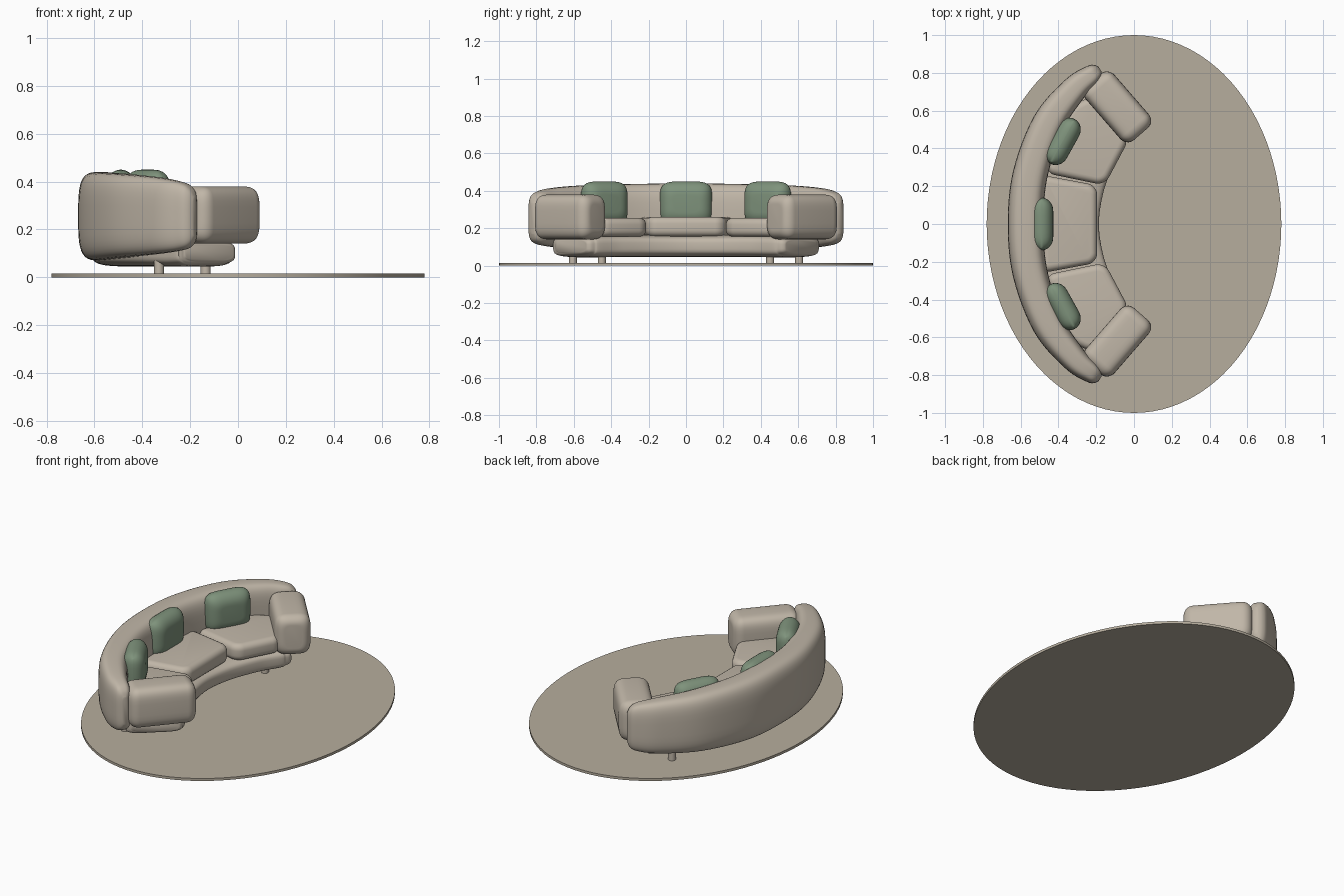
import bpy, bmesh, math
from mathutils import Vector

if "Cube" in bpy.data.objects:
    bpy.data.objects.remove(bpy.data.objects["Cube"])


def material(name, rgb):
    m = bpy.data.materials.new(name)
    m.use_nodes = True
    m.diffuse_color = (*rgb, 1)
    bsdf = m.node_tree.nodes["Principled BSDF"]
    bsdf.inputs["Base Color"].default_value = (*rgb, 1)
    bsdf.inputs["Roughness"].default_value = 0.8
    return m


FABRIC = material("beige fabric", (0.53, 0.47, 0.39))
RUG = material("sand rug", (0.47, 0.42, 0.34))
GREEN = material("sage green", (0.21, 0.29, 0.20))


def finish(name, bm, mat, angle=50):
    bmesh.ops.recalc_face_normals(bm, faces=bm.faces)
    me = bpy.data.meshes.new(name)
    bm.to_mesh(me)
    bm.free()
    me.materials.append(mat)
    ob = bpy.data.objects.new(name, me)
    bpy.context.collection.objects.link(ob)
    bpy.ops.object.select_all(action="DESELECT")
    ob.select_set(True)
    bpy.context.view_layer.objects.active = ob
    bpy.ops.object.shade_smooth_by_angle(angle=math.radians(angle))
    return ob


def spline(pts, sub):
    """Catmull-Rom curve through tuples of any length."""
    out = []
    for i in range(len(pts) - 1):
        a, b, c, d = (pts[max(0, min(len(pts) - 1, i + k))] for k in (-1, 0, 1, 2))
        for s in range(sub):
            t = s / sub
            out.append(tuple(
                q + t / 2 * (r - p + t * (2 * p - 5 * q + 4 * r - u + t * (3 * (q - r) + u - p)))
                for p, q, r, u in zip(a, b, c, d)))
    return out + [pts[-1]]


def loft(name, stations, mat, power, sides=40):
    """Skin rounded-rectangle rings; a station is x, y, width, bottom, top."""
    bm = bmesh.new()
    rings = []
    for i, (x, y, w, lo, hi) in enumerate(stations):
        p, n = stations[max(i - 1, 0)], stations[min(i + 1, len(stations) - 1)]
        side = Vector((n[1] - p[1], p[0] - n[0])).normalized()
        ring = []
        for k in range(sides):
            a = math.tau * (k + 0.5) / sides
            c, s = (math.copysign(abs(f) ** (2 / power), f) for f in (math.cos(a), math.sin(a)))
            ring.append(bm.verts.new((x + side.x * c * w / 2, y + side.y * c * w / 2,
                                      (lo + hi) / 2 + s * (hi - lo) / 2)))
        rings.append(ring)
    for a, b in zip(rings, rings[1:]):
        for k in range(sides):
            j = (k + 1) % sides
            bm.faces.new((a[k], a[j], b[j], b[k]))
    bm.faces.new(rings[0])
    bm.faces.new(rings[-1])
    return finish(name, bm, mat)


def sweep(name, half, mat, power):
    """Curved part symmetric about y = 0."""
    mirrored = [(s[0], -s[1], *s[2:]) for s in reversed(half[1:])]
    return loft(name, spline(mirrored + half, 6), mat, power)


def block(name, centre, heading, length, width, lo, hi, depth, inset, mat, power):
    """Soft block lying along a heading, with rounded ends."""
    dx, dy = math.cos(heading), math.sin(heading)
    end = []
    for i in range(9):
        a = math.pi / 2 * i / 8
        end.append((length / 2 - depth + depth * math.sin(a), inset * (1 - math.cos(a))))
    stations = [(-t, e) for t, e in reversed(end)] + end
    loft(name, [(centre[0] + dx * t, centre[1] + dy * t, width - 2 * e, lo + e, hi - e)
                for t, e in stations], mat, power)


def cushion(name, outline, lo, hi, corner, edge):
    """Seat cushion: prism with rounded corners and soft rims."""
    bm = bmesh.new()
    base = bm.faces.new([bm.verts.new((x, y, lo)) for x, y in outline])
    top = bmesh.ops.extrude_face_region(bm, geom=[base])["geom"]
    bmesh.ops.translate(bm, verts=[v for v in top if isinstance(v, bmesh.types.BMVert)],
                        vec=(0, 0, hi - lo))
    upright = [e for e in bm.edges if abs(e.verts[0].co.z - e.verts[1].co.z) > 0.01]
    bmesh.ops.bevel(bm, geom=upright, offset=corner, segments=6, profile=0.5, affect="EDGES")
    rims = [e for e in bm.edges if abs(e.verts[0].co.z - e.verts[1].co.z) < 0.001]
    bmesh.ops.bevel(bm, geom=rims, offset=edge, segments=5, profile=0.5, affect="EDGES")
    finish(name, bm, FABRIC)


def cylinder(name, x, y, rx, ry, lo, hi, sides, mat):
    bm = bmesh.new()
    bmesh.ops.create_cone(bm, cap_ends=True, segments=sides, radius1=1, radius2=1, depth=1)
    for v in bm.verts:
        v.co = (x + v.co.x * rx, y + v.co.y * ry, lo if v.co.z < 0 else hi)
    return finish(name, bm, mat, 40)


# Oval rug
cylinder("rug", 0, 0, 0.78, 1.0, 0, 0.015, 96, RUG)

# Curved backrest, thinning towards rounded ends
sweep("backrest", [
    (-0.573, 0, 0.19, 0.07, 0.44),
    (-0.55, 0.26, 0.185, 0.072, 0.437),
    (-0.455, 0.53, 0.17, 0.085, 0.43),
    (-0.32, 0.71, 0.14, 0.10, 0.415),
    (-0.23, 0.785, 0.11, 0.115, 0.395),
    (-0.195, 0.81, 0.08, 0.135, 0.37),
    (-0.18, 0.82, 0.03, 0.17, 0.335)], FABRIC, 3.6)

# Curved plinth
sweep("base", [
    (-0.398, 0, 0.425, 0.045, 0.165),
    (-0.362, 0.22, 0.415, 0.045, 0.165),
    (-0.265, 0.43, 0.38, 0.045, 0.165),
    (-0.165, 0.565, 0.34, 0.045, 0.16),
    (-0.13, 0.605, 0.31, 0.055, 0.15),
    (-0.12, 0.617, 0.26, 0.07, 0.135)], FABRIC, 4)

# Middle seat and pillow
cushion("seat_middle", [(-0.49, -0.26), (-0.195, -0.205), (-0.195, 0.205), (-0.49, 0.26)],
        0.155, 0.26, 0.05, 0.035)
block("pillow_middle", (-0.49, 0), 0, 0.125, 0.28, 0.215, 0.45, 0.0625, 0.07, GREEN, 4.5)

# Mirrored side parts
for side, s in (("front", -1), ("rear", 1)):
    corners = [(-0.47, 0.27), (-0.155, 0.205), (-0.025, 0.45), (-0.22, 0.68), (-0.34, 0.62)]
    cushion("seat_" + side, [(x, y * s) for x, y in corners], 0.155, 0.255, 0.05, 0.035)
    block("pillow_" + side, (-0.378, 0.437 * s), math.radians(-29 * s), 0.125, 0.27,
          0.215, 0.45, 0.0625, 0.07, GREEN, 4.5)
    block("arm_" + side, (-0.088, 0.62 * s), math.radians(-49 * s), 0.38, 0.2,
          0.14, 0.38, 0.055, 0.05, FABRIC, 4)
    for place, x, y in (("inner", -0.135, 0.45), ("outer", -0.33, 0.605)):
        cylinder(f"leg_{side}_{place}", x, y * s, 0.021, 0.021, 0.012, 0.07, 20, FABRIC)
